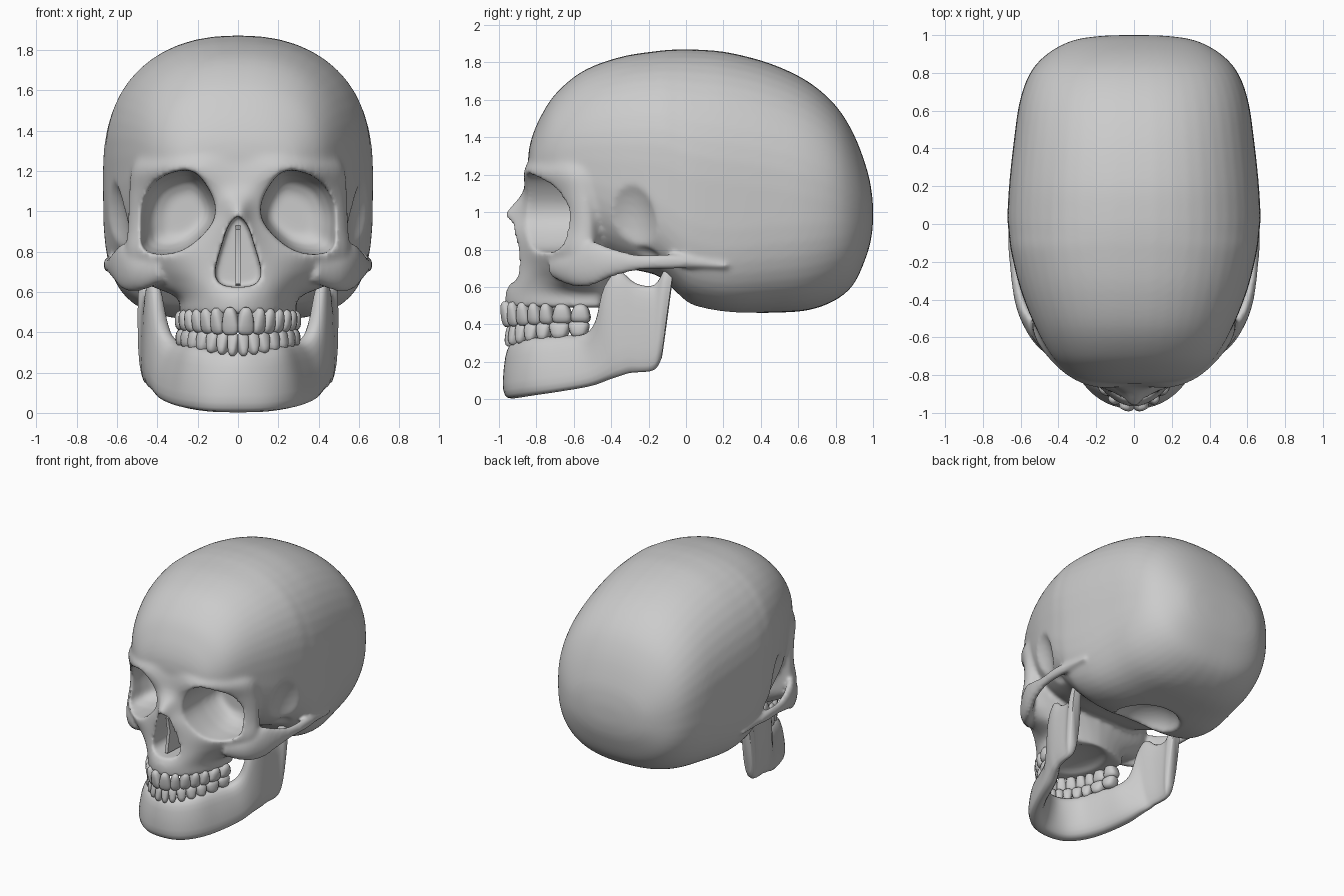
import bpy, bmesh, math
from mathutils import Matrix, Vector

if "Cube" in bpy.data.objects:
    bpy.data.objects.remove(bpy.data.objects["Cube"])


def spline(pts, k=4, closed=False):
    """Catmull-Rom refinement of a list of number tuples."""
    n, out = len(pts), []
    get = (lambda i: pts[i % n]) if closed else (lambda i: pts[min(max(i, 0), n - 1)])
    for i in range(n if closed else n - 1):
        for s in range(k):
            t = s / k
            out.append(tuple(
                0.5 * (2 * b + (c - a) * t + (2 * a - 5 * b + 4 * c - d) * t * t
                       + (3 * b - a - 3 * c + d) * t ** 3)
                for a, b, c, d in zip(get(i - 1), get(i), get(i + 1), get(i + 2))))
    return out if closed else out + [tuple(pts[-1])]


def to_object(name, bm):
    bmesh.ops.recalc_face_normals(bm, faces=bm.faces)
    me = bpy.data.meshes.new(name)
    bm.to_mesh(me)
    bm.free()
    ob = bpy.data.objects.new(name, me)
    bpy.context.collection.objects.link(ob)
    return ob


def loft(name, rings):
    bm = bmesh.new()
    vs = [[bm.verts.new(p) for p in r] for r in rings]
    n = len(rings[0])
    for a, b in zip(vs, vs[1:]):
        for i in range(n):
            bm.faces.new((a[i], a[(i + 1) % n], b[(i + 1) % n], b[i]))
    bm.faces.new(vs[0])
    bm.faces.new(vs[-1])
    return to_object(name, bm)


def ball(name, loc, radii):
    bm = bmesh.new()
    bmesh.ops.create_uvsphere(bm, u_segments=32, v_segments=20, radius=1,
                              matrix=Matrix.Translation(loc) @ Matrix.Diagonal((*radii, 1)))
    return to_object(name, bm)


def sp(v, e):
    return math.copysign(abs(v) ** e, v)


def apply(ob, kind, **settings):
    bpy.context.view_layer.objects.active = ob
    m = ob.modifiers.new("m", kind)
    for key, val in settings.items():
        setattr(m, key, val)
    bpy.ops.object.modifier_apply(modifier=m.name)


def join(obs):
    bpy.ops.object.select_all(action='DESELECT')
    for o in obs:
        o.select_set(True)
    bpy.context.view_layer.objects.active = obs[0]
    bpy.ops.object.join()
    return obs[0]


def smooth(ob, angle=60):
    bpy.ops.object.select_all(action='DESELECT')
    ob.select_set(True)
    bpy.context.view_layer.objects.active = ob
    bpy.ops.object.shade_smooth_by_angle(angle=math.radians(angle))


# Braincase: y, half width, top, bottom, squareness of lower half
case = [(-.845, .10, 1.29, 1.12, 2.3), (-.83, .25, 1.38, 1.05, 2.3), (-.785, .345, 1.495, .98, 2.4),
        (-.70, .435, 1.63, .90, 2.6), (-.55, .52, 1.755, .80, 2.8), (-.35, .60, 1.83, .71, 3.2),
        (-.15, .65, 1.862, .66, 4), (-.05, .663, 1.87, .57, 4), (.04, .67, 1.87, .50, 4),
        (.22, .66, 1.855, .463, 4), (.45, .635, 1.795, .462, 3.4), (.65, .605, 1.70, .475, 2.9),
        (.80, .55, 1.57, .53, 2.6), (.90, .46, 1.41, .62, 2.5), (.97, .33, 1.22, .78, 2.4),
        (.995, .18, 1.09, .89, 2.3), (1.0, .04, 1.01, .97, 2.3)]
rings = []
for y, w, top, bot, n in spline(case, 4):
    ring = []
    for i in range(48):
        c, s = math.cos(i * math.tau / 48), math.sin(i * math.tau / 48)
        e = 2 / (2.3 if s > 0 else n)
        ring.append((w * sp(c, e), y, (top + bot) / 2 + (top - bot) / 2 * sp(s, e)))
    rings.append(ring)
skull = loft("skull", rings)

# Face mask: z, midline y, then x, y of four points towards the side and back
face = [(1.36, -.77, .20, -.75, .34, -.66, .42, -.55, .35, -.45),
        (1.28, -.83, .20, -.83, .37, -.735, .48, -.58, .42, -.46),
        (1.21, -.85, .22, -.865, .39, -.775, .52, -.60, .46, -.48),
        (1.10, -.875, .13, -.85, .38, -.735, .53, -.58, .47, -.47),
        (.99, -.97, .10, -.86, .37, -.71, .535, -.57, .47, -.46),
        (.90, -.955, .13, -.87, .37, -.73, .54, -.57, .47, -.46),
        (.80, -.925, .17, -.865, .38, -.76, .555, -.57, .46, -.46),
        (.71, -.92, .17, -.87, .36, -.74, .54, -.56, .41, -.45),
        (.64, -.93, .165, -.88, .32, -.72, .46, -.57, .34, -.45),
        (.57, -.965, .15, -.895, .26, -.73, .30, -.54, .26, -.44),
        (.49, -.965, .15, -.895, .255, -.73, .295, -.54, .26, -.45)]
rings = []
for r in spline(face, 4):
    half = [(0, r[1])] + [(r[i], r[i + 1]) for i in (2, 4, 6, 8)] + [(0, -.38)]
    ring = half + [(-x, y) for x, y in half[-2:0:-1]]
    rings.append([(x, y, r[0]) for x, y in spline(ring, 4, True)])
skull = join([skull, loft("face", rings)])
apply(skull, 'REMESH', mode='VOXEL', voxel_size=.016)

# Cutters: eye sockets, temple hollows, nose opening, palate, base hollow
cutters = []
socket = [(.112, 1.0), (.14, 1.10), (.22, 1.195), (.33, 1.19), (.43, 1.13), (.482, 1.02),
          (.487, .90), (.472, .81), (.38, .785), (.26, .815), (.15, .91)]
for side in (1, -1):
    rings = []
    for y, s in ((-1.1, 1.0), (-.75, 1), (-.62, .97), (-.54, .88), (-.48, .74), (-.45, .5)):
        cx = .31 - (1 - s) * .08
        rings.append([(side * (cx + (x - .31) * s), y, .98 + (z - .98) * s)
                      for x, z in spline(socket, 4, True)])
    cutters.append(loft("socket_cut", rings))
    cutters.append(ball("temple_cut", (side * .76, -.33, .85), (.225, .22, .40)))
    cutters.append(ball("arch_gap_cut", (side * .56, -.26, .71), (.075, .14, .11)))
nose = [(0, .975), (.045, .93), (.08, .83), (.112, .71), (.095, .645), (.03, .625)]
nose += [(-x, z) for x, z in nose[:0:-1]]
cutters.append(loft("nose_cut", [[(x, y, z) for x, z in spline(nose, 4, True)]
                                 for y in (-1.1, -.70)]))
cutters.append(ball("palate_cut", (0, -.62, .48), (.18, .24, .05)))
cutters.append(ball("base_cut", (0, .14, .46), (.24, .22, .17)))
for c in cutters:
    c.hide_render = True
    apply(skull, 'BOOLEAN', operation='DIFFERENCE', solver='EXACT', object=c)
    bpy.data.objects.remove(c)

# Cheekbones and arches: x, y, z, horizontal radius, vertical radius
arch = [(.37, -.71, .71, .04, .06), (.48, -.61, .70, .05, .095), (.555, -.505, .725, .042, .12),
        (.60, -.40, .73, .033, .08), (.63, -.25, .73, .025, .042), (.64, -.08, .735, .028, .04),
        (.63, .05, .73, .028, .03), (.62, .22, .71, .03, .015)]
parts = [skull]
for side in (1, -1):
    path, rings = spline(arch, 4), []
    for i, (x, y, z, rx, rz) in enumerate(path):
        a, b = path[max(i - 1, 0)], path[min(i + 1, len(path) - 1)]
        n = Vector((b[1] - a[1], a[0] - b[0])).normalized()
        ring = []
        for j in range(16):
            c, s = math.cos(j * math.tau / 16), math.sin(j * math.tau / 16)
            ring.append((side * (x + n.x * rx * c), y + n.y * rx * c, z + rz * s))
        rings.append(ring)
    parts.append(loft("cheek_arch", rings))
skull = join(parts)
apply(skull, 'REMESH', mode='VOXEL', voxel_size=.0135)
apply(skull, 'SMOOTH', factor=.5, iterations=9)
smooth(skull, 80)

# Nasal septum
septum = [(-.89, .64), (-.86, .80), (-.88, .91), (-.68, .93), (-.68, .63)]
smooth(loft("nasal_septum", [[(x, y, z) for y, z in septum] for x in (-.012, .012)]), 30)

# Lower jaw: bottom x, y, z, top x, y, z, thickness
jaw = [(0, -.93, .003, 0, -.90, .31, .12), (.13, -.905, .006, .10, -.87, .31, .12),
       (.235, -.815, .02, .19, -.80, .33, .12), (.31, -.68, .04, .25, -.66, .34, .11),
       (.37, -.51, .07, .305, -.54, .35, .11), (.405, -.41, .105, .36, -.475, .42, .10),
       (.43, -.35, .125, .40, -.43, .61, .085), (.44, -.30, .14, .42, -.36, .685, .08),
       (.45, -.24, .145, .435, -.27, .62, .07), (.452, -.19, .15, .445, -.17, .61, .07),
       (.45, -.155, .17, .455, -.11, .70, .09), (.45, -.13, .22, .46, -.065, .70, .07)]
jaw = [(-r[0], *r[1:3], -r[3], *r[4:]) for r in jaw[:0:-1]] + jaw
path, rings = spline(jaw, 4), []
for i, r in enumerate(path):
    a, b = path[max(i - 1, 0)], path[min(i + 1, len(path) - 1)]
    n = Vector((b[1] + b[4] - a[1] - a[4], a[0] + a[3] - b[0] - b[3], 0)).normalized()
    low, high = Vector(r[:3]), Vector(r[3:6])
    ring = []
    for j in range(20):
        c, s = math.cos(j * math.tau / 20), math.sin(j * math.tau / 20)
        ring.append((low + high) / 2 + (high - low) / 2 * sp(s, .7) + n * r[6] / 2 * sp(c, .7))
    rings.append(ring)
smooth(loft("lower_jaw", rings), 70)


# Teeth: rounded blocks spaced along the dental arch
def teeth(name, arch, widths, front_z, back_z, up):
    path = [Vector(p) for p in spline(arch, 12)]
    bm, run = bmesh.new(), 0
    for i, w in enumerate(widths):
        goal, d = run + w / 2, 0
        run += w
        for a, b in zip(path, path[1:]):
            step = (b - a).length
            if d + step >= goal:
                break
            d += step
        pos, tan, t = a.lerp(b, (goal - d) / step), (b - a).normalized(), i / (len(widths) - 1)
        z0, z1 = (f + (g - f) * t for f, g in zip(front_z, back_z))
        depth = .06 + .04 * t
        for side in (1, -1):
            for v in bmesh.ops.create_uvsphere(bm, u_segments=14, v_segments=9, radius=1)['verts']:
                x, y, z = (sp(q, .7) for q in v.co)
                taper = 1 - .25 * z * up
                along, out = x * w * .5 * taper, y * depth / 2 * (1 + (.35 - .3 * t) * z * up)
                v.co = (side * (pos.x + tan.x * along + tan.y * out),
                        pos.y + tan.y * along - tan.x * out, (z0 + z1) / 2 + z * (z1 - z0) / 2)
    smooth(to_object(name, bm), 70)


teeth("upper_teeth", [(0, -.97), (.09, -.93), (.18, -.82), (.24, -.69), (.28, -.45)],
      [.080, .066, .075, .072, .072, .10, .10], (.385, .525), (.405, .51), 1)
teeth("lower_teeth", [(0, -.945), (.09, -.905), (.175, -.81), (.235, -.68), (.28, -.45)],
      [.052, .056, .066, .074, .076, .105, .105], (.28, .40), (.325, .42), -1)
